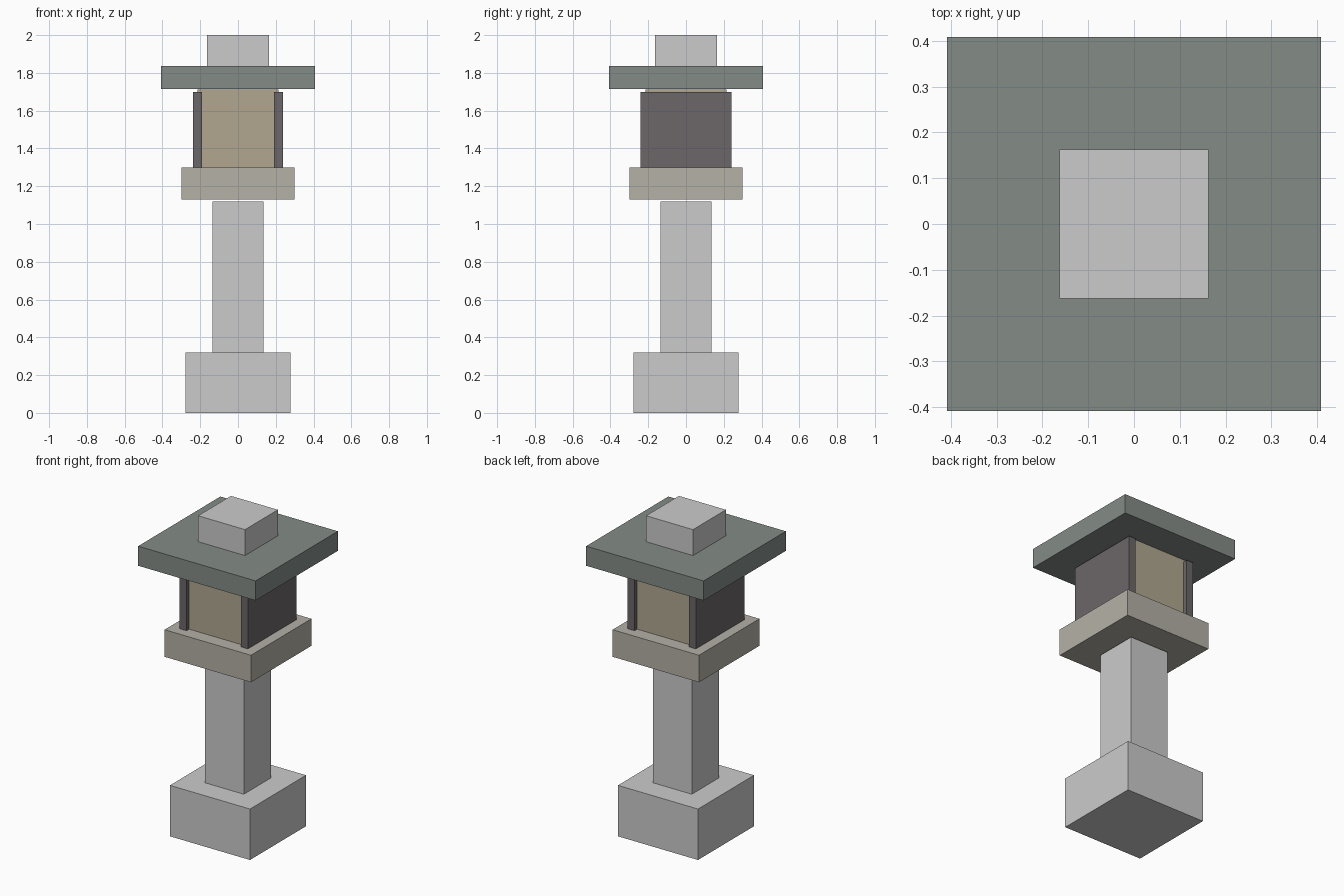
import bpy

if "Cube" in bpy.data.objects:
    bpy.data.objects.remove(bpy.data.objects["Cube"])


def material(name, rgb):
    m = bpy.data.materials.new(name)
    m.diffuse_color = (*rgb, 1)
    m.use_nodes = True
    m.node_tree.nodes["Principled BSDF"].inputs["Base Color"].default_value = m.diffuse_color
    return m


def box(name, x, y, z, mat=None):
    """Box spanning the (min, max) ranges x, y and z."""
    bpy.ops.mesh.primitive_cube_add(size=1, location=[(a + b) / 2 for a, b in (x, y, z)])
    ob = bpy.context.object
    ob.name = name
    ob.scale = [b - a for a, b in (x, y, z)]
    bpy.ops.object.transform_apply(location=False, rotation=False, scale=True)
    if mat:
        ob.data.materials.append(mat)
    return ob


def square_block(name, half, z0, z1, mat=None):
    return box(name, (-half, half), (-half, half), (z0, z1), mat)


pale_stone = material("pale_stone", (0.46, 0.44, 0.39))
slate = material("slate", (0.23, 0.26, 0.24))
paper = material("paper", (0.44, 0.39, 0.28))
dark_wood = material("dark_wood", (0.15, 0.135, 0.14))

# Foot, shaft and platform
square_block("base", 0.278, 0, 0.32)
square_block("shaft", 0.135, 0.32, 1.12)
square_block("platform", 0.30, 1.13, 1.30, pale_stone)

# Light chamber with a dark panel on each side
square_block("light_chamber", 0.214, 1.30, 1.712, paper)
for side, x in (("left", (-0.237, -0.19)), ("right", (0.19, 0.237))):
    box(side + "_panel", x, (-0.24, 0.24), (1.30, 1.70), dark_wood)

# Roof and cap
square_block("roof", 0.408, 1.714, 1.837, slate)
square_block("cap", 0.163, 1.837, 2.0)
